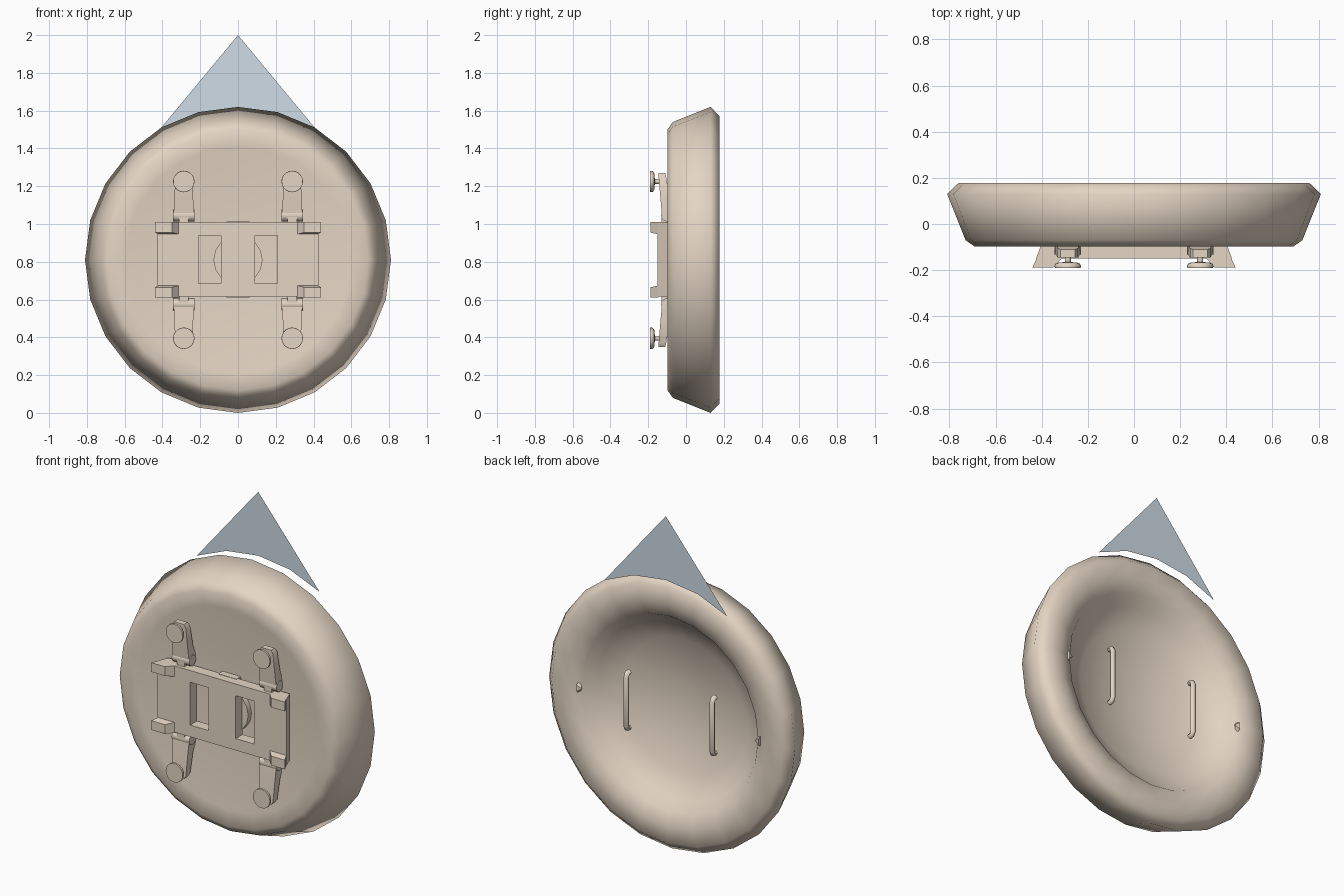
import bpy, bmesh, math

if "Cube" in bpy.data.objects:
    bpy.data.objects.remove(bpy.data.objects["Cube"])

CZ = 0.81  # height of the disc centre


def material(name, rgb):
    m = bpy.data.materials.new(name)
    m.diffuse_color = (*rgb, 1)
    m.use_nodes = True
    m.node_tree.nodes["Principled BSDF"].inputs["Base Color"].default_value = m.diffuse_color
    return m


BEIGE = material("warm_beige", (0.78, 0.67, 0.555))
BLUE = material("pale_blue_grey", (0.62, 0.715, 0.79))


def finish(name, bm, mat=BEIGE, angle=None):
    bmesh.ops.recalc_face_normals(bm, faces=bm.faces)
    me = bpy.data.meshes.new(name)
    bm.to_mesh(me)
    bm.free()
    ob = bpy.data.objects.new(name, me)
    bpy.context.collection.objects.link(ob)
    me.materials.append(mat)
    if angle:
        bpy.ops.object.select_all(action='DESELECT')
        ob.select_set(True)
        bpy.context.view_layer.objects.active = ob
        bpy.ops.object.shade_smooth_by_angle(angle=math.radians(angle))
    return ob


def lathe(name, profile, cx, cz, sides, angle):
    """Revolve (radius, y) points around a y-parallel axis."""
    bm = bmesh.new()
    rings = []
    for r, y in profile:
        if r == 0:
            rings.append([bm.verts.new((cx, y, cz))] * sides)
        else:
            rings.append([bm.verts.new((cx + r * math.sin(2 * math.pi * i / sides), y,
                                        cz + r * math.cos(2 * math.pi * i / sides)))
                          for i in range(sides)])
    for a, b in zip(rings, rings[1:]):
        for i in range(sides):
            j = (i + 1) % sides
            bm.faces.new(list(dict.fromkeys((a[i], a[j], b[j], b[i]))))
    return finish(name, bm, angle=angle)


def loft(name, rings, angle=None):
    """Join matching point loops and cap both ends."""
    bm = bmesh.new()
    vs = [[bm.verts.new(p) for p in ring] for ring in rings]
    n = len(vs[0])
    for a, b in zip(vs, vs[1:]):
        for i in range(n):
            bm.faces.new((a[i], a[(i + 1) % n], b[(i + 1) % n], b[i]))
    bm.faces.new(vs[0])
    bm.faces.new(vs[-1])
    return finish(name, bm, angle=angle)


def rect_xy(x0, x1, y0, y1, z):
    return [(x0, y0, z), (x1, y0, z), (x1, y1, z), (x0, y1, z)]


def rect_xz(x0, x1, z0, z1, y):
    return [(x0, y, z0), (x1, y, z0), (x1, y, z1), (x0, y, z1)]


def ring_yz(x, cy, cz, r, n=12):
    return [(x, cy + r * math.cos(2 * math.pi * i / n), cz + r * math.sin(2 * math.pi * i / n))
            for i in range(n)]


# Round dish with a thick rim, deeply hollow at the back
lathe("dish", [(0, -0.055), (0.30, -0.062), (0.60, -0.088), (0.69, -0.098),
               (0.73, -0.07), (0.81, 0.13), (0.76, 0.178), (0.66, 0.178),
               (0.58, 0.15), (0.53, 0.085), (0.40, 0.025), (0.20, -0.025),
               (0, -0.042)], 0, CZ, 24, 180)

# Flat pointed fin behind the top of the rim
bm = bmesh.new()
apex = bm.verts.new((0, 0.19, 2.0))
arc = [bm.verts.new((0.81 * math.sin(math.radians(a)), 0.19,
                     CZ + 0.81 * math.cos(math.radians(a)))) for a in (-30, -15, 0, 15, 30)]
for a, b in zip(arc, arc[1:]):
    bm.faces.new((apex, a, b))
finish("top_fin", bm, BLUE)

# Mounting plate with two windows, narrowing toward the dish
xs = [-0.425, -0.21, -0.09, 0.09, 0.21, 0.425]
zs = [0.615, 0.685, 0.94, 1.01]
bm = bmesh.new()
grid = [[bm.verts.new((x, -0.15, z)) for z in zs] for x in xs]
for i in range(5):
    for k in range(3):
        if not (k == 1 and i in (1, 3)):
            bm.faces.new((grid[i][k], grid[i + 1][k], grid[i + 1][k + 1], grid[i][k + 1]))
ext = bmesh.ops.extrude_face_region(bm, geom=bm.faces[:], use_keep_orig=True)
for v in ext["geom"]:
    if isinstance(v, bmesh.types.BMVert):
        v.co.y = -0.085
        if abs(v.co.x) > 0.4:
            v.co.x *= 0.40 / 0.425
finish("mount_plate", bm)

# Centre hub and spacer between plate and dish
lathe("hub", [(0, -0.09), (0.13, -0.09), (0.13, -0.05), (0, -0.05)], 0, CZ, 16, 30)
loft("spacer", [rect_xz(-0.06, 0.06, 0.61, 1.012, y) for y in (-0.10, -0.05)])

for sx, side in ((-1, "left"), (1, "right")):
    # Slim handle bar on the back of the dish
    cu = bpy.data.curves.new("back_bar_" + side, 'CURVE')
    cu.dimensions = '3D'
    cu.bevel_depth = 0.016
    cu.bevel_resolution = 1
    cu.use_fill_caps = True
    path = [(0.13, -0.165), (0.15, -0.162), (0.158, -0.145), (0.158, 0.145), (0.15, 0.162), (0.13, 0.165)]
    sp = cu.splines.new('POLY')
    sp.points.add(len(path) - 1)
    for p, (y, z) in zip(sp.points, path):
        p.co = (sx * 0.283, y, CZ + z, 1)
    bar = bpy.data.objects.new("back_bar_" + side, cu)
    bpy.context.collection.objects.link(bar)
    cu.materials.append(BEIGE)
    bpy.ops.object.select_all(action='DESELECT')
    bar.select_set(True)
    bpy.context.view_layer.objects.active = bar
    bpy.ops.object.convert(target='MESH')
    bpy.ops.object.shade_smooth_by_angle(angle=math.radians(60))

    # Small pointed stud on the inner wall of the rim
    x = sx * 0.60
    bm = bmesh.new()
    tip = bm.verts.new((x - sx * 0.03, 0.165, CZ))
    base = [bm.verts.new(p) for p in ((x, 0.14, CZ - 0.04), (x, 0.175, CZ - 0.02),
                                      (x, 0.175, CZ + 0.02), (x, 0.14, CZ + 0.04))]
    for i in range(4):
        bm.faces.new((tip, base[i], base[(i + 1) % 4]))
    bm.faces.new(base)
    finish("rim_stud_" + side, bm)

    for sz, level in ((1, "upper"), (-1, "lower")):
        tag = level + "_" + side
        z = lambda h: CZ + sz * h
        cx = sx * 0.287

        # Corner prong flaring forward from the plate
        loft("prong_" + tag, [rect_xz(sx * 0.31, sx * 0.42, z(0.135), z(0.2), -0.145),
                              rect_xz(sx * 0.35, sx * 0.44, z(0.145), z(0.2), -0.188)])

        # Clamp arm leaning forward away from the plate
        loft("arm_" + tag, [rect_xy(cx - 0.054, cx + 0.054, -0.128, -0.06, z(0.245)),
                            rect_xy(cx - 0.05, cx + 0.05, -0.135, -0.085, z(0.32)),
                            rect_xy(cx - 0.045, cx + 0.045, -0.145, -0.105, z(0.44)),
                            rect_xy(cx - 0.032, cx + 0.032, -0.145, -0.11, z(0.46))], 40)
        # Hinge barrel and knuckle joining the arm to the plate
        loft("hinge_" + tag, [ring_yz(cx + d, -0.1, z(0.235), 0.032) for d in (-0.058, 0.058)], 40)
        loft("knuckle_" + tag, [rect_xy(cx - 0.025, cx + 0.025, -0.13, -0.06, z(h))
                                for h in (0.19, 0.23)])
        # Round pad on a short stem
        lathe("pad_" + tag, [(0, -0.19), (0.056, -0.19), (0.057, -0.18), (0.052, -0.172),
                             (0.04, -0.167), (0.013, -0.165), (0.013, -0.13), (0, -0.13)],
              cx, z(0.415), 20, 50)
